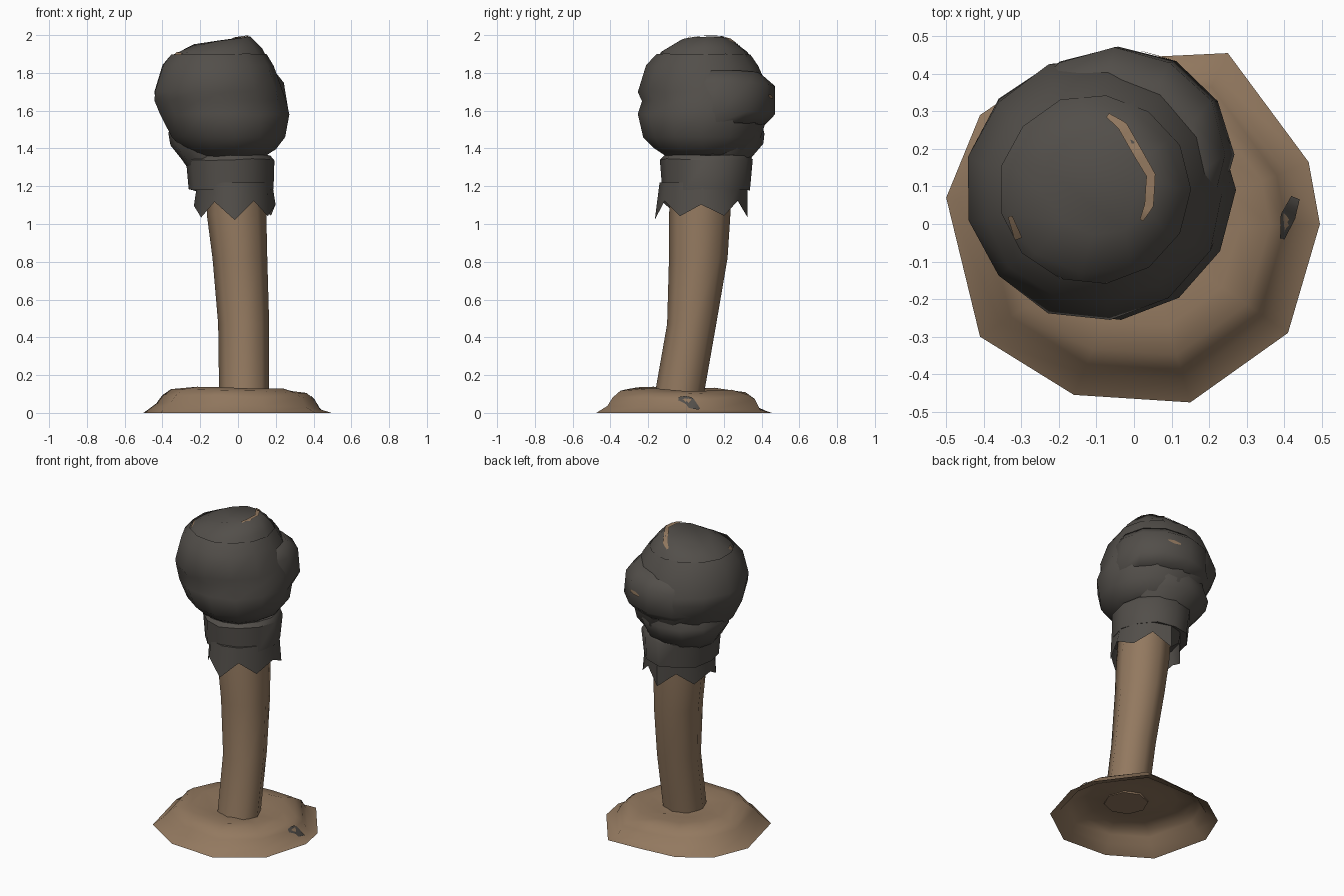
import bpy, bmesh, math, random
from mathutils import Vector
from mathutils.bvhtree import BVHTree

if "Cube" in bpy.data.objects:
    bpy.data.objects.remove(bpy.data.objects["Cube"])

random.seed(4)


def material(name, rgb):
    m = bpy.data.materials.new(name)
    m.diffuse_color = (*rgb, 1)
    m.use_nodes = True
    m.node_tree.nodes["Principled BSDF"].inputs["Base Color"].default_value = m.diffuse_color
    return m


BROWN = material("brown_wood", (0.29, 0.19, 0.115))
GREY = material("charcoal_cloth", (0.085, 0.077, 0.068))


def finish(name, bm, mat, angle):
    me = bpy.data.meshes.new(name)
    bm.to_mesh(me)
    bm.free()
    me.materials.append(mat)
    ob = bpy.data.objects.new(name, me)
    bpy.context.collection.objects.link(ob)
    bpy.ops.object.select_all(action='DESELECT')
    ob.select_set(True)
    bpy.context.view_layer.objects.active = ob
    bpy.ops.object.shade_smooth_by_angle(angle=math.radians(angle))
    return ob


def make(name, rings, mat, bottom=True, top=True, angle=45):
    """Skin a stack of point rings (lowest first) into one object."""
    bm = bmesh.new()
    vs = [[bm.verts.new(p) for p in ring] for ring in rings]
    n = len(vs[0])
    for a, b in zip(vs, vs[1:]):
        for i in range(n):
            j = (i + 1) % n
            bm.faces.new((a[i], a[j], b[j], b[i]))
    if bottom:
        bm.faces.new(vs[0][::-1])
    if top:
        bm.faces.new(vs[-1])
    return finish(name, bm, mat, angle)


def oval(z, x0, x1, y0, y1, n=12, wobble=0.0, tilt=0.0, zig=0.0):
    """Ring of n points filling the given x and y extents."""
    cx, cy, rx, ry = (x0 + x1) / 2, (y0 + y1) / 2, (x1 - x0) / 2, (y1 - y0) / 2
    pts = []
    for i in range(n):
        a = 2 * math.pi * i / n
        k = 1 + random.uniform(-wobble, wobble)
        dx = rx * k * math.cos(a)
        dz = tilt * dx + (zig if i % 2 else -zig) + random.uniform(-wobble, wobble) * 0.3
        pts.append((cx + dx, cy + ry * k * math.sin(a), z + dz))
    return pts


def patch(name, target, path, mat, ray):
    """Thin ribbon laid on a part; path holds (u, v, half width) points.
    ray 'z' projects from above, 'y' from the back."""
    bm = bmesh.new()
    bm.from_mesh(target.data)
    tree = BVHTree.FromBMesh(bm)
    bm.free()
    # refine the path so the ribbon hugs the surface
    fine = [tuple(p + (q - p) * t / 4 for p, q in zip(a, b))
            for a, b in zip(path, path[1:]) for t in range(4)] + [path[-1]]
    bm = bmesh.new()
    prev = None
    for i, (u, v, w) in enumerate(fine):
        a, b = fine[max(i - 1, 0)], fine[min(i + 1, len(fine) - 1)]
        side = Vector((a[1] - b[1], b[0] - a[0])).normalized() * w
        row = []
        for s in (1, -1):
            p, q = u + side.x * s, v + side.y * s
            start = Vector((p, q, 3)) if ray == 'z' else Vector((p, 3, q))
            d = Vector((0, 0, -1)) if ray == 'z' else Vector((0, -1, 0))
            hit = tree.ray_cast(start, d)
            if hit[0] is None:
                break
            row.append(bm.verts.new(hit[0] - d * 0.006))
        if len(row) < 2:
            prev = None
            continue
        if prev:
            f = (prev[0], prev[1], row[1], row[0])
            bm.faces.new(f if ray == 'z' else f[::-1])
        prev = row
    finish(name, bm, mat, 40)


# base: irregular hollow mound, open underneath
outline = [(0.495, 0.0), (0.465, 0.165), (0.25, 0.455), (0.04, 0.445), (-0.22, 0.42),
           (-0.41, 0.29), (-0.5, 0.07), (-0.41, -0.30), (-0.16, -0.455), (0.15, -0.475),
           (0.41, -0.29)]
levels = [(1.0, 0.0), (0.87, 0.035), (0.81, 0.082), (0.72, 0.112), (0.55, 0.128),
          (0.33, 0.112), (0.2, 0.112)]
rings = []
for f, z in levels:
    s = 0 if f == 1 else 1
    rings.append([(x * f + (1 - f) * 0.02, y * f - (1 - f) * 0.02,
                   z + s * (random.uniform(-0.006, 0.006) - 0.03 * x * f - 0.02 * y * f))
                  for x, y in outline])
base = make("base_mound", rings, BROWN, bottom=False, top=False, angle=60)

# handle: eight-sided leaning shaft
make("handle", [oval(z, *e, n=8) for z, *e in [
    (0.10, -0.10, 0.165, -0.165, 0.095),
    (0.47, -0.105, 0.165, -0.10, 0.16),
    (0.82, -0.135, 0.155, -0.09, 0.22),
    (1.05, -0.165, 0.15, -0.09, 0.235),
    (1.30, -0.17, 0.14, -0.07, 0.25)]], BROWN, angle=50)

# ragged cloth edge hanging below the collar
make("ragged_skirt", [
    oval(1.07, -0.23, 0.195, -0.155, 0.315, n=12, wobble=0.05, zig=-0.04),
    oval(1.22, -0.215, 0.18, -0.14, 0.325, n=12)],
    GREY, bottom=False, angle=40)

# collar wrap
make("collar", [oval(z, *e, wobble=0.02) for z, *e in [
    (1.18, -0.26, 0.185, -0.13, 0.34),
    (1.34, -0.275, 0.19, -0.135, 0.355),
    (1.365, -0.25, 0.17, -0.11, 0.33)]], GREY, angle=40)

# lower fold bulging to the back left
make("lower_fold", [oval(z, *e, wobble=0.02) for z, *e in [
    (1.30, -0.27, 0.12, -0.08, 0.30),
    (1.34, -0.30, 0.14, -0.09, 0.34),
    (1.42, -0.36, 0.16, -0.10, 0.405),
    (1.48, -0.365, 0.19, -0.10, 0.42),
    (1.55, -0.34, 0.18, -0.10, 0.40)]], GREY, angle=50)

# band wrapped round the back of the head
band = make("back_band", [oval(z, *e, wobble=0.01, tilt=0.05) for z, *e in [
    (1.52, -0.33, 0.24, -0.10, 0.41),
    (1.58, -0.35, 0.265, -0.10, 0.47),
    (1.73, -0.35, 0.245, -0.10, 0.47),
    (1.80, -0.33, 0.19, -0.10, 0.395)]], GREY, angle=55)

# head: round bundle of cloth
make("head", [oval(z, *e, n=13, wobble=0.012) for z, *e in [
    (1.36, -0.24, 0.14, -0.11, 0.29),
    (1.40, -0.30, 0.20, -0.17, 0.35),
    (1.46, -0.36, 0.25, -0.225, 0.395),
    (1.58, -0.42, 0.268, -0.258, 0.44),
    (1.65, -0.45, 0.255, -0.235, 0.45),
    (1.70, -0.45, 0.24, -0.258, 0.445),
    (1.84, -0.405, 0.19, -0.215, 0.385),
    (1.90, -0.36, 0.15, -0.16, 0.345)]], GREY, top=False, angle=55)

# tilted cap closing the top of the bundle
cap = make("top_cap", [oval(z, *e, n=11, wobble=0.012, tilt=t) for z, t, *e in [
    (1.86, 0.0, -0.375, 0.165, -0.17, 0.36),
    (1.915, 0.05, -0.345, 0.13, -0.135, 0.325),
    (1.97, 0.15, -0.24, 0.065, -0.03, 0.25)]], GREY, angle=55)

# wood showing through the cloth, and a soot mark on the base
patch("bare_wood_strip", cap, [(-0.07, 0.29, 0.006), (-0.03, 0.26, 0.013), (0.01, 0.19, 0.013),
                               (0.045, 0.13, 0.012), (0.04, 0.05, 0.012), (0.02, 0.01, 0.005)],
      BROWN, 'z')
patch("bare_wood_left", cap, [(-0.33, 0.02, 0.006), (-0.30, -0.06, 0.012)], BROWN, 'z')
patch("bare_wood_back", band, [(0.02, 1.67, 0.005), (0.06, 1.675, 0.012), (0.10, 1.68, 0.005)],
      BROWN, 'y')
patch("soot_mark", base, [(0.395, -0.04, 0.006), (0.41, 0.02, 0.02), (0.43, 0.07, 0.012)],
      GREY, 'z')
